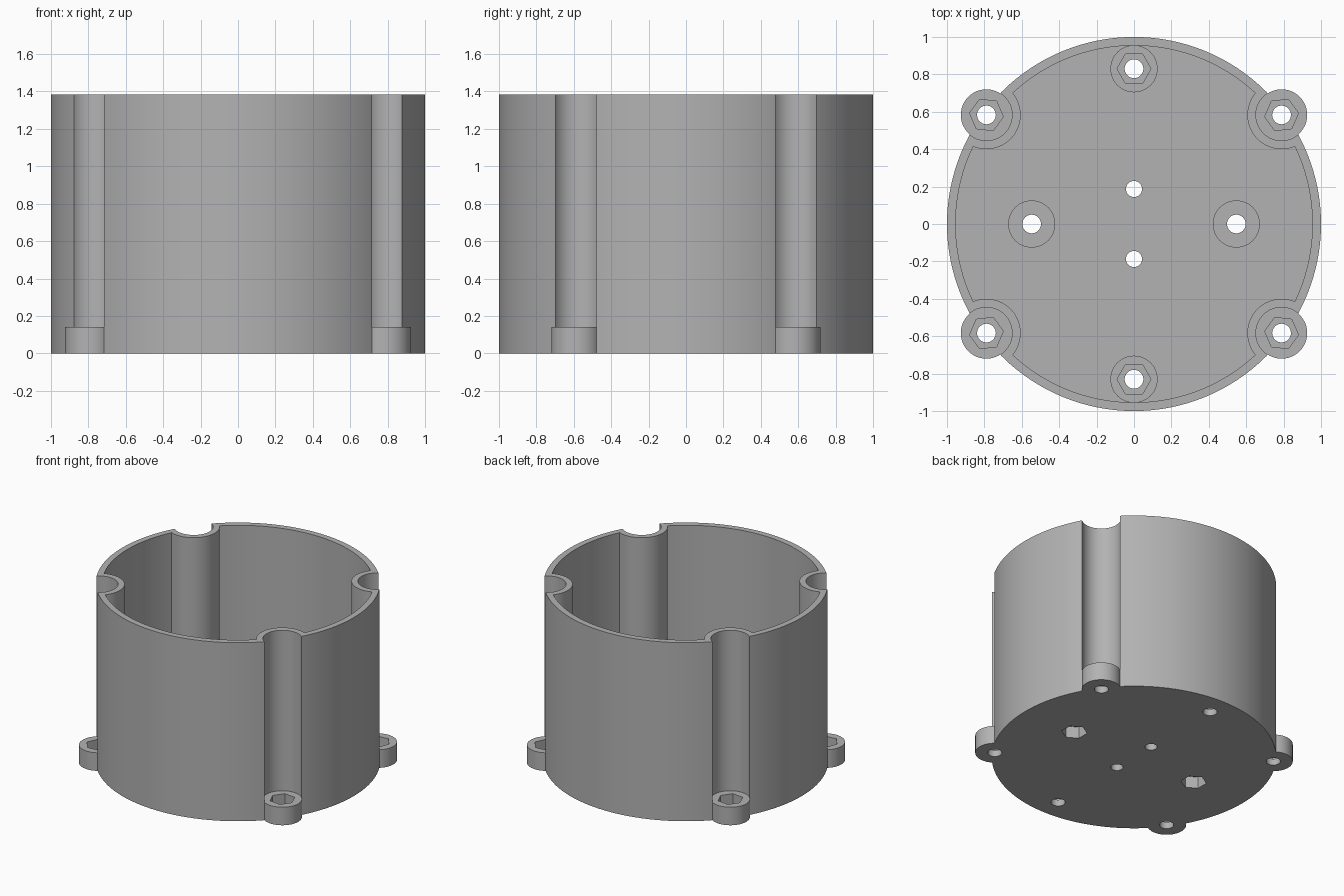
import bpy, math
from mathutils import Matrix

if "Cube" in bpy.data.objects:
    bpy.data.objects.remove(bpy.data.objects["Cube"])

R, WALL, HEIGHT, FLOOR, LUG_H = 1.0, 0.046, 1.385, 0.06, 0.14
LUG_R, BOSS_R, HEX_R, BOLT_R = 0.137, 0.126, 0.091, 0.05
POCKET = 0.09

grey = bpy.data.materials.new("plain grey")
grey.use_nodes = True
grey.diffuse_color = (0.45, 0.45, 0.45, 1)
grey.node_tree.nodes["Principled BSDF"].inputs["Base Color"].default_value = grey.diffuse_color


def prism(name, x, y, r, z0, z1, sides=48, turn=0.0):
    """Upright cylinder or prism between two heights."""
    bpy.ops.mesh.primitive_cylinder_add(vertices=sides, radius=r, depth=z1 - z0)
    ob = bpy.context.object
    ob.name = name
    # first corner points along +x, then turns by the given angle
    ob.data.transform(Matrix.Translation((x, y, (z0 + z1) / 2))
                      @ Matrix.Rotation(turn - math.pi / 2, 4, 'Z'))
    ob.data.materials.append(grey)
    return ob


def combine(target, tool, operation):
    """Boolean the tool into the target and discard the tool."""
    mod = target.modifiers.new("cut", 'BOOLEAN')
    mod.operation, mod.object, mod.solver = operation, tool, 'EXACT'
    graph = bpy.context.evaluated_depsgraph_get()
    mesh = bpy.data.meshes.new_from_object(target.evaluated_get(graph))
    target.modifiers.clear()
    target.data = mesh
    bpy.data.objects.remove(tool)


def hex_turn(x, y):
    """Hexagons keep one flat side facing outward."""
    return math.atan2(y, x) + math.pi / 6


corners = [(sx * 0.789, sy * 0.583) for sx in (-1, 1) for sy in (-1, 1)]
end_bosses = [(0, -0.83), (0, 0.83)]
side_bosses = [(-0.547, 0), (0.547, 0)]

# Inner space, leaving the corner columns and floor bosses standing
cavity = prism("cavity", 0, 0, R - WALL, FLOOR, HEIGHT + 0.2, 128)
for x, y in corners:
    combine(cavity, prism("column", x, y, LUG_R + WALL, 0, HEIGHT + 0.4, 64), 'DIFFERENCE')
for x, y in end_bosses + side_bosses:
    combine(cavity, prism("boss", x, y, BOSS_R, 0, LUG_H), 'DIFFERENCE')

# Round housing with the space removed
housing = prism("housing", 0, 0, R, 0, HEIGHT, 128)
combine(housing, cavity, 'DIFFERENCE')

# Screw lugs at the foot of open vertical grooves
for x, y in corners:
    combine(housing, prism("lug", x, y, LUG_R, 0, LUG_H + 0.03, 64), 'UNION')
    combine(housing, prism("groove", x, y, LUG_R + 0.0004, LUG_H, HEIGHT + 0.2, 64), 'DIFFERENCE')

# Bolt holes with nut pockets, open upward on lugs and end bosses
for x, y in corners + end_bosses:
    combine(housing, prism("nut", x, y, HEX_R, LUG_H - POCKET, LUG_H + 0.1, 6, hex_turn(x, y)), 'DIFFERENCE')
# Pockets open downward under the side bosses
for x, y in side_bosses:
    combine(housing, prism("nut", x, y, HEX_R, -0.1, POCKET, 6, hex_turn(x, y)), 'DIFFERENCE')
for x, y in corners + end_bosses + side_bosses:
    combine(housing, prism("bolt", x, y, BOLT_R, -0.2, 0.3, 32), 'DIFFERENCE')
# Pair of small centre holes
for y in (-0.187, 0.187):
    combine(housing, prism("pin", 0, y, 0.043, -0.2, 0.3, 32), 'DIFFERENCE')

bpy.ops.object.select_all(action='DESELECT')
bpy.context.view_layer.objects.active = housing
housing.select_set(True)
bpy.ops.object.shade_smooth_by_angle(angle=math.radians(30))
